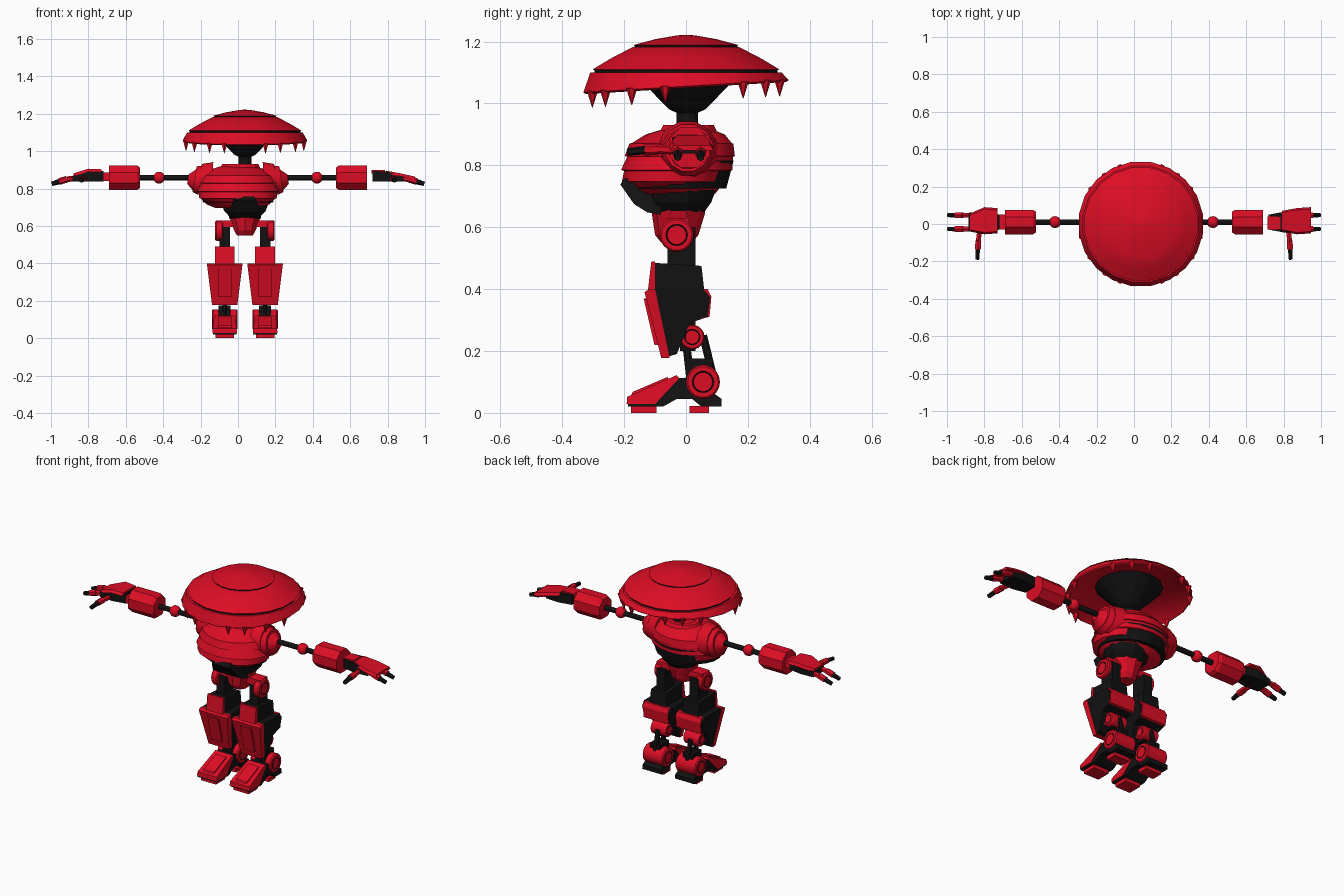
import bpy, bmesh
from math import cos, sin, pi, radians
from mathutils import Vector

old = bpy.data.objects.get("Cube")
if old:
    bpy.data.objects.remove(old)


def material(name, rgb):
    m = bpy.data.materials.new(name)
    m.use_nodes = True
    m.diffuse_color = (*rgb, 1)
    m.node_tree.nodes["Principled BSDF"].inputs["Base Color"].default_value = (*rgb, 1)
    return m


RED, BLACK = 0, 1
MATS = [material("red", (0.72, 0.004, 0.018)), material("black", (0.006, 0.006, 0.006))]
CX = 0.037  # centre line of head, waist and legs


def loft(name, rings, color=RED, smooth=False, bands=None, caps=True):
    """Skin a list of equal-length point rings; bands colours each strip."""
    bm = bmesh.new()
    vs = [[bm.verts.new(p) for p in ring] for ring in rings]
    n = len(vs[0])
    for k, (a, b) in enumerate(zip(vs, vs[1:])):
        for i in range(n):
            j = (i + 1) % n
            f = bm.faces.new((a[i], a[j], b[j], b[i]))
            f.material_index = bands[k] if bands else color
    if caps:
        for ring, k in ((vs[0], 0), (vs[-1], -1)):
            f = bm.faces.new(ring)
            f.material_index = bands[k] if bands else color
    bmesh.ops.recalc_face_normals(bm, faces=bm.faces)
    me = bpy.data.meshes.new(name)
    bm.to_mesh(me)
    bm.free()
    for m in MATS:
        me.materials.append(m)
    ob = bpy.data.objects.new(name, me)
    bpy.context.collection.objects.link(ob)
    if smooth:
        bpy.ops.object.select_all(action='DESELECT')
        ob.select_set(True)
        bpy.context.view_layer.objects.active = ob
        bpy.ops.object.shade_smooth_by_angle(angle=radians(32))
    return ob


def oval(cx, rx, y0, y1, z, n=20, tilt=0):
    """Horizontal oval between y0 and y1, sloping along y by tilt."""
    pts = []
    for i in range(n):
        t = 2 * pi * (i + 0.5) / n
        y = (y0 + y1) / 2 + (y1 - y0) / 2 * sin(t)
        pts.append((cx + rx * cos(t), y, z + tilt * y))
    return pts


def rod(name, a, b, r, color, r2=None, n=12, smooth=True):
    a, b = Vector(a), Vector(b)
    q = (b - a).to_track_quat('Z', 'Y')
    rings = [[p + q @ Vector((rad * cos(t), rad * sin(t), 0))
              for t in (2 * pi * (i + 0.5) / n for i in range(n))]
             for p, rad in ((a, r), (b, r if r2 is None else r2))]
    return loft(name, rings, color, smooth)


def prism(name, x, profile, half, color):
    """Extrude a (y, z) profile along x; half is a width or a function of z."""
    w = half if callable(half) else (lambda z: half)
    return loft(name, [[(x + s * w(z), y, z) for y, z in profile] for s in (-1, 1)], color)


def box(name, x, y, z, color):
    return loft(name, [[(x[0], y[0], h), (x[1], y[0], h), (x[1], y[1], h), (x[0], y[1], h)]
                       for h in z], color)


def disc(name, x, y, z, half, r):
    """Round joint with a raised hub on both ends and dark grooves."""
    rings = [(-half, r * .5), (-half, r * .56), (-half + .006, r * .6), (-half, r * .64),
             (-half, r * .9), (-half + .006, r)]
    rings += [(-h, q) for h, q in reversed(rings)]
    n = 18
    loft(name, [[(x + h, y + q * cos(2 * pi * i / n), z + q * sin(2 * pi * i / n))
                 for i in range(n)] for h, q in rings], RED, True,
         [RED, BLACK, BLACK, RED, RED, RED, RED, RED, BLACK, BLACK, RED])


# Wide shell head: hollow underside, slanted lip, dome and raised cap
shell = [(.17, 1.11, 0), (.3, 1.075, .06), (.328, 1.05, .06), (.336, 1.056, .06), (.313, 1.1, 0),
         (.3, 1.1, 0), (.3, 1.108, 0), (.306, 1.11, 0), (.245, 1.146, 0), (.175, 1.182, 0),
         (.168, 1.182, 0), (.168, 1.187, 0), (.172, 1.189, 0), (.1, 1.208, 0), (.03, 1.22, 0),
         (.004, 1.222, 0)]
loft("shell_head", [oval(CX, r, -r, r, z, 20, t) for r, z, t in shell], RED, True,
     [BLACK if k in (5, 10) else RED for k in range(15)])

# Fangs under the lip
for deg in (20, 36, 57, 78, 125, 143, 160):
    for s in (-1, 1):
        x, y = CX + s * .322 * sin(radians(deg)), -.322 * cos(radians(deg))
        z = 1.06 + .06 * y
        rod("fang", (x, y, z), (x, y, z - .055), .018, RED, .001, 6, False)

# Neck funnel and collar
neck = [(.035, .9), (.035, .97), (.06, .982), (.128, 1.052), (.18, 1.108)]
loft("neck_funnel", [oval(CX, r, -r + .004, r + .004, z, 14) for r, z in neck], BLACK)
loft("collar", [oval(.012, r, -r * .85 + .008, r * .85 + .008, z, 12)
                for r, z in ((.12, .895), (.1, .93), (.07, .93), (.06, .915))], RED)

# Chest made of stepped, overlapping armour bands
chest = [(.1, -.07, .08, .918), (.155, -.13, .125, .9), (.185, -.175, .148, .872),
         (.192, -.183, .153, .87), (.212, -.198, .158, .83), (.205, -.19, .152, .828),
         (.222, -.21, .15, .785), (.214, -.2, .142, .782), (.21, -.207, .13, .748),
         (.2, -.195, .122, .745), (.17, -.17, .1, .715), (.12, -.14, .08, .695)]
loft("chest", [oval(0, *row, 18) for row in chest], RED, True)
loft("chest_seam", [oval(0, .208, -.193, .154, .815, 18), oval(0, .19, -.18, .13, .725, 18)], BLACK)

# Dark belly wedge, waist and pelvis
prism("belly_guard", CX, [(-.08, .64), (-.125, .648), (-.168, .675), (-.212, .738), (-.2, .758),
                          (-.08, .76)], lambda z: .085 - max(0, z - .7) * .6, BLACK)
loft("waist", [oval(CX, .13, -.14, .1, .72, 12), oval(CX, .115, -.13, .085, .68, 12),
               oval(CX, .085, -.11, .062, .65, 12)], BLACK)
loft("pelvis", [oval(CX, .1, -.115, .068, .685, 10), oval(CX, .085, -.11, .06, .64, 10),
                oval(CX, .06, -.1, .04, .575, 10), oval(CX, .045, -.08, .02, .55, 10)], RED)
box("hip_bar", (CX - .15, CX + .15), (-.06, .01), (.595, .63), RED)

foot_profile = [(-.188, .02), (-.188, .045), (-.03, .112), (.02, .115), (.115, .045), (.115, .02),
                (.05, .02), (.02, .045), (-.03, .045), (-.075, .02)]
shin_profile = [(-.095, .4), (.055, .4), (.078, .375), (.07, .31), (.012, .29), (-.03, .19),
                (-.065, .18), (-.118, .385)]


def shin_width(z):
    return .066 + (z - .18) * .125


for s in (-1, 1):
    x = CX + s * .108

    # Hip and thigh
    disc("hip_joint", CX + s * .138, -.03, .575, .021, .055)
    box("thigh", (x - .028, x + .028), (-.06, .03), (.46, .6), BLACK)
    prism("knee_block", x, [(-.105, .37), (-.105, .485), (.05, .475), (.062, .37)], .052, BLACK)
    prism("knee_plate", x, [(-.125, .38), (-.112, .49), (-.1, .49), (-.1, .38)], .053, RED)

    # Shin: dark core, red front armour and rear plate
    prism("shin_core", x, shin_profile, shin_width, BLACK)
    prism("shin_armour", x, [(-.134, .39), (-.12, .4), (-.1, .4), (-.053, .178), (-.08, .178)],
          lambda z: shin_width(z) + .002, RED)
    prism("shin_ridge", x, [(-.137, .37), (-.12, .37), (-.08, .22), (-.102, .22)], .035, RED)
    prism("calf_plate", x, [(.05, .4), (.07, .4), (.082, .375), (.076, .31), (.05, .305)], .082, RED)

    # Ankle linkage
    disc("knee_joint", x, .02, .245, .05, .04)
    box("calf_core", (x - .03, x + .03), (-.02, .03), (.2, .33), BLACK)
    for y0, y1 in ((-.002, .015), (.055, .092)):
        rod("leg_strut", (x, y0, .25), (x, y1, .1), .014, BLACK, n=8)
    box("ankle_core", (x - .032, x + .032), (.0, .085), (.05, .175), BLACK)
    disc("ankle_joint", x, .055, .1, .068, .055)

    # Foot with top armour, side strips and soles
    prism("foot", x, foot_profile, lambda z: .066 - z * .1, BLACK)
    prism("foot_armour", x, [(-.192, .028), (-.19, .052), (-.03, .122), (-.022, .112), (-.08, .05),
                             (-.1, .028)], lambda z: .069 - z * .1, RED)
    prism("toe_ridge", x, [(-.18, .05), (-.172, .068), (-.06, .116), (-.05, .1)], .035, RED)
    for y in ((-.178, -.095), (.012, .075)):
        box("sole", (x - .05, x + .05), y, (0, .022), RED)

    # Shoulder and arm
    def at(d, y=.01, z=.858):
        return (s * d, y, z)

    for a, b, r, r2 in ((.14, .2, .1, .085), (.2, .232, .082, .072), (.232, .268, .06, .026)):
        rod("shoulder", at(a, .005, .845), at(b, .005, .85), r, RED, r2, 12)
    rod("arm_rod", at(.25), at(.54), .015, BLACK)
    bpy.ops.mesh.primitive_uv_sphere_add(segments=14, ring_count=8, radius=.032, location=at(.422))
    elbow = bpy.context.object
    elbow.name = "elbow_ball"
    elbow.data.materials.append(MATS[RED])
    bpy.ops.object.shade_smooth()
    rod("forearm_end", at(.525), at(.54), .06, RED, .071, 8, False)
    rod("forearm", at(.54), at(.69), .071, RED, n=8, smooth=False)

    # Palm, and a back-of-hand plate that flares inward or outward by side
    loft("palm", [[at(d, y, z) for y, z in ((lo, .838), (hi, .838), (hi, top), (lo, top))]
                  for d, lo, hi, top in ((.72, -.03, .05, .895), (.8, -.045, .065, .89),
                                         (.885, -.04, .06, .868))], BLACK)
    if s < 0:
        plate = ((.73, -.05, .085, .887), (.8, -.055, .09, .89), (.88, -.04, .055, .865))
        box("wrist", (-.74, -.69), (-.03, .05), (.84, .885), RED)
    else:
        plate = ((.79, -.04, .07, .88), (.87, -.055, .085, .865), (.945, -.05, .09, .848))
        box("wrist_clasp", (.715, .785), (-.03, .04), (.88, .9), RED)
    loft("hand_plate", [[at(d, lo, z), at(d, hi, z), at(d, hi - .01, z + .016),
                         at(d, lo + .01, z + .016)] for d, lo, hi, z in plate], RED)

    # Fingers and thumb
    for y in (-.027, .047):
        rod("finger_base", at(.86, y, .855), at(.915, y, .85), .015, RED, n=6, smooth=False)
        rod("finger_middle", at(.915, y, .85), at(.955, y, .838), .018, RED, n=6, smooth=False)
        rod("finger_tip", at(.945, y, .84), at(.996, y, .825), .015, BLACK, .012, 6, False)
    rod("thumb_base", at(.825, -.03, .85), at(.832, -.09, .852), .015, RED, n=6, smooth=False)
    rod("thumb_middle", at(.832, -.09, .852), at(.835, -.135, .85), .018, RED, n=6, smooth=False)
    rod("thumb_tip", at(.835, -.13, .85), at(.838, -.19, .843), .014, BLACK, .012, 6, False)
